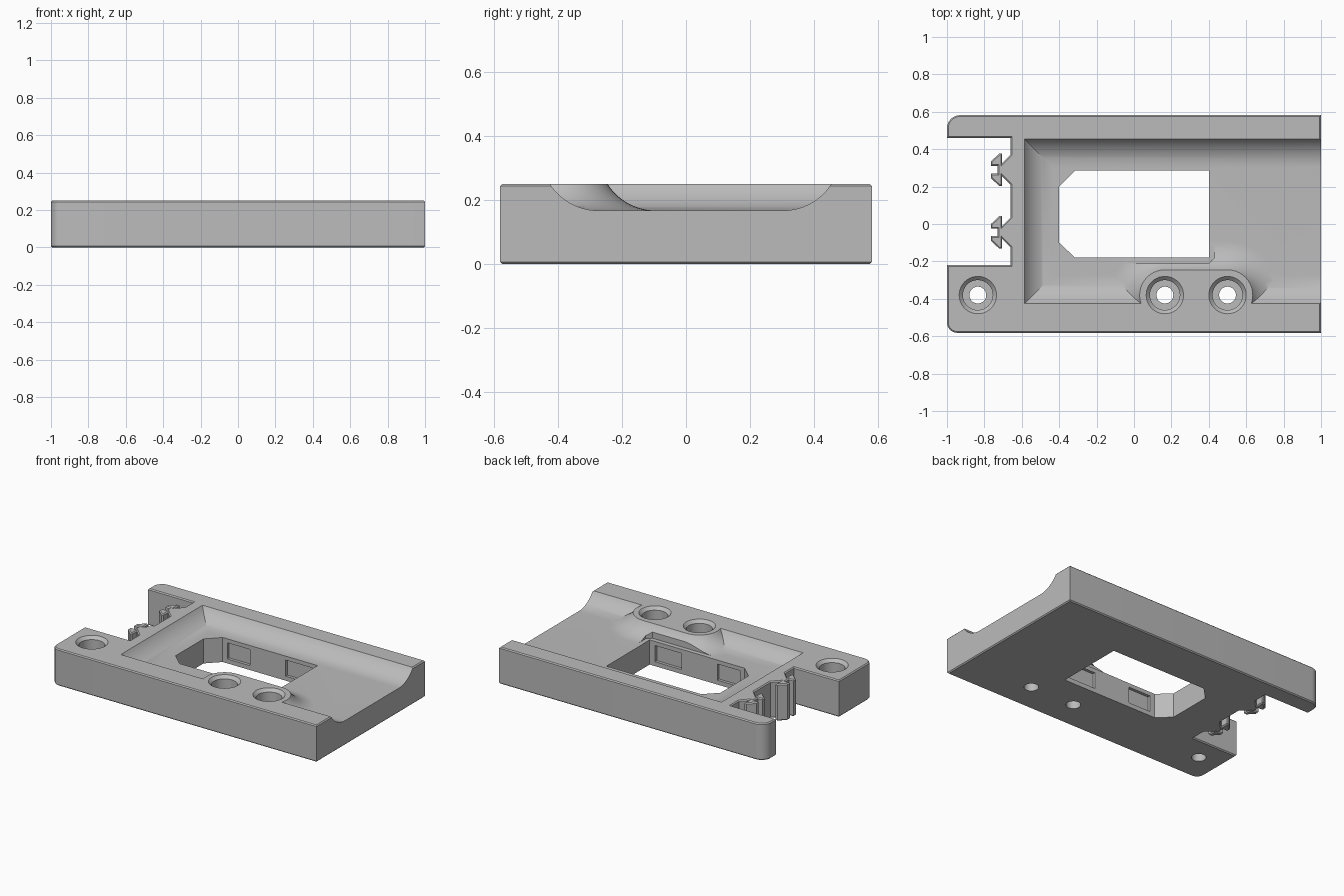
import bpy, bmesh, math
from math import sin, cos, pi, acos

old = bpy.data.objects.get("Cube")
if old:
    bpy.data.objects.remove(old)

grey = bpy.data.materials.new("plain grey")
grey.use_nodes = True
COLOUR = (0.5, 0.5, 0.5, 1)
grey.diffuse_color = COLOUR
grey.node_tree.nodes["Principled BSDF"].inputs["Base Color"].default_value = COLOUR

H, FLOOR, R = 0.25, 0.167, 0.18           # plate height, basin floor, cove radius
A0 = acos(1 - (H - FLOOR) / R)            # cove angle at the rim


def loft(name, rings):
    """Closed solid through rings of (x, y) outlines, each with a height."""
    bm = bmesh.new()
    loops = [[bm.verts.new((x, y, z)) for x, y in pts] for pts, z in rings]
    n = len(loops[0])
    for a, b in zip(loops, loops[1:]):
        for i in range(n):
            j = (i + 1) % n
            bm.faces.new((a[i], a[j], b[j], b[i]))
    bm.faces.new(loops[0])
    bm.faces.new(loops[-1])
    bmesh.ops.recalc_face_normals(bm, faces=bm.faces)
    mesh = bpy.data.meshes.new(name)
    bm.to_mesh(mesh)
    bm.free()
    mesh.materials.append(grey)
    obj = bpy.data.objects.new(name, mesh)
    bpy.context.collection.objects.link(obj)
    return obj


def prism(name, pts, z0, z1):
    return loft(name, [(pts, z0), (pts, z1)])


def rect(x0, x1, y0, y1):
    return [(x0, y0), (x1, y0), (x1, y1), (x0, y1)]


def arc(cx, cy, r, a0, a1, n):
    return [(cx + r * cos(a0 + (a1 - a0) * i / n),
             cy + r * sin(a0 + (a1 - a0) * i / n)) for i in range(n + 1)]


def circle(cx, cy, r, n=40):
    return arc(cx, cy, r, 0, 2 * pi, n)[:-1]


def cut(target, cutter):
    bpy.context.view_layer.objects.active = target
    mod = target.modifiers.new("cut", "BOOLEAN")
    mod.operation, mod.solver, mod.object = "DIFFERENCE", "EXACT", cutter
    bpy.ops.object.modifier_apply(modifier=mod.name)
    bpy.data.objects.remove(cutter)


# Plate outline with the end notch and two hooked connectors
WALL = -0.66
half_hook = [(0, 0.08), (-0.045, 0.035), (-0.045, 0.087), (-0.06, 0.087),
             (-0.105, 0.045), (-0.105, 0.02), (-0.07, 0.02)]


def hook(cy):
    pts = half_hook + [(x, -y) for x, y in reversed(half_hook)]
    return [(WALL + x, cy + y) for x, y in pts]


outline = [(1, -0.582), (1, 0.582)]
outline += arc(-0.93, 0.512, 0.07, pi / 2, pi, 8)
outline += [(-1, 0.46), (WALL, 0.46)] + hook(0.29) + hook(-0.045)
outline += [(WALL, -0.22), (-1, -0.22)]
outline += arc(-0.945, -0.527, 0.055, pi, 1.5 * pi, 6)
plate = prism("mounting_plate", outline, 0, H)

# Fine chamfer on the top and bottom rims
bm = bmesh.new()
bm.from_mesh(plate.data)
rim = [e for e in bm.edges if abs(e.verts[0].co.z - e.verts[1].co.z) < 1e-5]
bmesh.ops.bevel(bm, geom=rim, offset=0.007, segments=1, affect="EDGES")
bm.to_mesh(plate.data)
bm.free()

# Coved basin, open at one end
STEPS = 14
cove = [(R * (sin(A0) - sin(a)), FLOOR + R * (1 - cos(a)))
        for a in (A0 * (1 - i / STEPS) for i in range(STEPS + 1))]


def basin_ring(inset):
    return rect(-0.585 + inset, 1.1, -0.425 + inset, 0.454 - inset)


basin = loft("basin_cutter", [(basin_ring(0), 0.3)]
             + [(basin_ring(d), z) for d, z in cove])

# Flared boss around the two inner screws
SCREW_Y = -0.38
SCREWS = (-0.835, 0.165, 0.5)


def capsule(r):
    return (arc(SCREWS[2], SCREW_Y, r, -pi / 2, pi / 2, 20)
            + arc(SCREWS[1], SCREW_Y, r, pi / 2, 1.5 * pi, 20))


boss = loft("boss_cutter", [(capsule(0.135), 0.33)]
            + [(capsule(0.135 + d), z) for d, z in cove]
            + [(capsule(0.135 + cove[-1][0]), 0.12)])
cut(basin, boss)
cut(plate, basin)

# Clearance ledge beside the window, then the window itself
cut(plate, prism("ledge_cutter", [(-0.38, -0.21), (0.4, -0.21), (0.43, -0.18),
                                  (0.43, 0.2), (-0.38, 0.2)], FLOOR + 0.001, 0.3))
cut(plate, prism("window_cutter",
                 [(-0.315, -0.18), (0.4, -0.18), (0.4, 0.285), (-0.315, 0.285),
                  (-0.4, 0.2), (-0.4, -0.1)], -0.1, 0.4))

# Shallow latch pockets in the long window walls
for x0, x1 in ((-0.28, -0.11), (0.16, 0.36)):
    cut(plate, prism("pocket_cutter", rect(x0, x1, -0.2, 0.305), 0.03, 0.14))

# Counterbored screw holes with a chamfered mouth
for x in SCREWS:
    profile = [(0.045, -0.1), (0.045, 0.1), (0.08, 0.1), (0.08, 0.23),
               (0.1, H), (0.1, 0.35)]
    cut(plate, loft("screw_cutter", [(circle(x, SCREW_Y, r), z) for r, z in profile]))

# Smooth coves, crisp edges
bpy.ops.object.select_all(action="DESELECT")
plate.select_set(True)
bpy.context.view_layer.objects.active = plate
bpy.ops.object.shade_smooth_by_angle(angle=math.radians(25))
